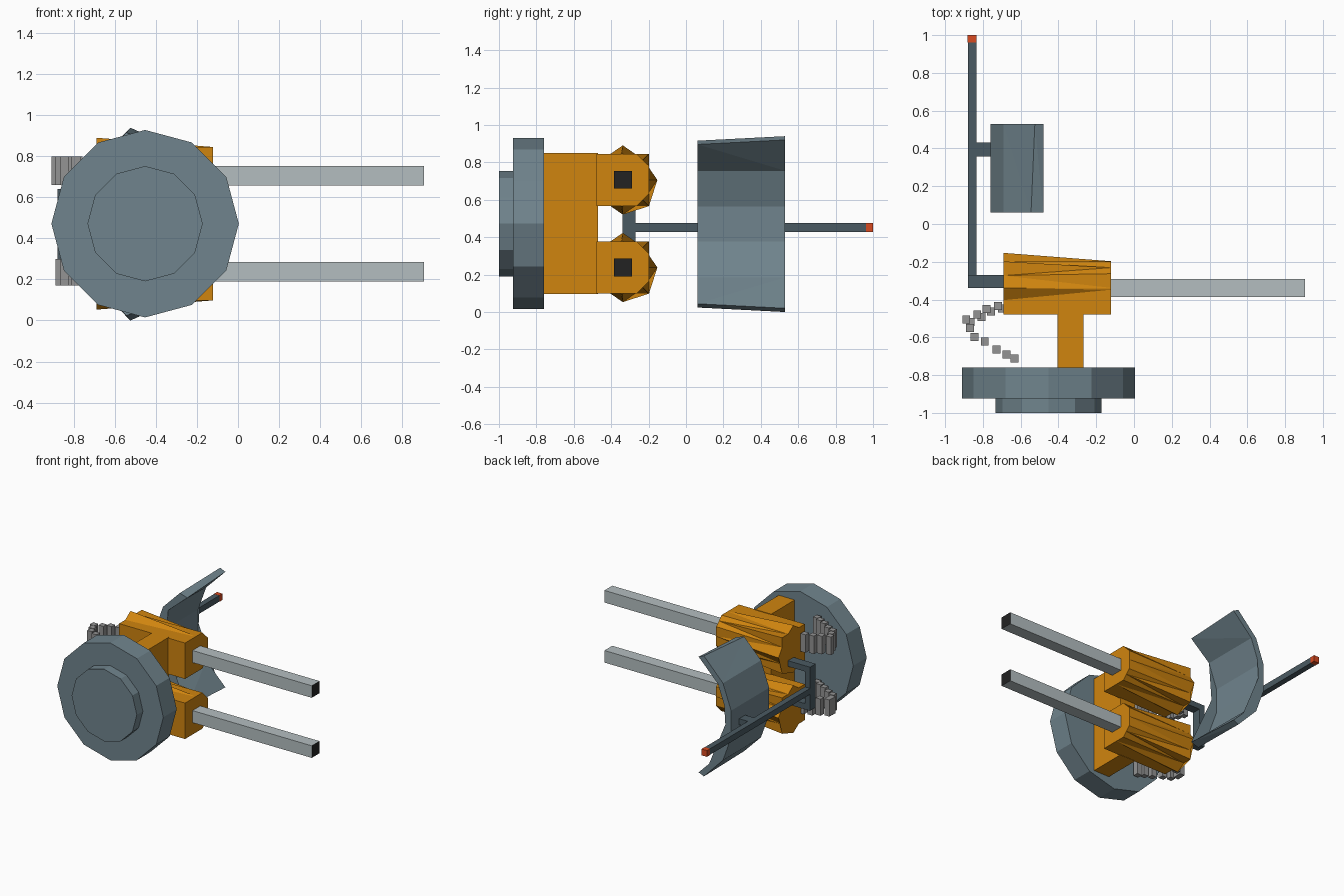
import bpy, bmesh, math
from mathutils import Matrix

if "Cube" in bpy.data.objects:
    bpy.data.objects.remove(bpy.data.objects["Cube"])


def material(name, r, g, b):
    m = bpy.data.materials.new(name)
    lin = lambda c: ((c / 255 + 0.055) / 1.055) ** 2.4 if c > 10 else c / 255 / 12.92
    m.diffuse_color = (lin(r), lin(g), lin(b), 1)
    m.use_nodes = True
    m.node_tree.nodes["Principled BSDF"].inputs["Base Color"].default_value = m.diffuse_color
    return m


SLATE = material("slate", 112, 132, 141)
DARK = material("dark slate", 74, 90, 98)
ORANGE = material("orange", 208, 133, 15)
STEEL = material("light steel", 180, 190, 192)
GREY = material("belt grey", 147, 147, 147)
RED = material("red", 216, 74, 32)
BLACK = material("black", 34, 34, 34)


def finish(name, bm, *mats):
    bmesh.ops.recalc_face_normals(bm, faces=bm.faces)
    me = bpy.data.meshes.new(name)
    bm.to_mesh(me)
    bm.free()
    for m in mats:
        me.materials.append(m)
    ob = bpy.data.objects.new(name, me)
    bpy.context.collection.objects.link(ob)
    return ob


def add_box(bm, x0, x1, y0, y1, z0, z1):
    mat = Matrix.Translation(((x0 + x1) / 2, (y0 + y1) / 2, (z0 + z1) / 2))
    bmesh.ops.create_cube(bm, size=1, matrix=mat @ Matrix.Diagonal((x1 - x0, y1 - y0, z1 - z0, 1)))


def boxes(name, mat, *dims):
    bm = bmesh.new()
    for d in dims:
        add_box(bm, *d)
    return finish(name, bm, mat)


def loft(name, mat, ring_a, ring_b):
    bm = bmesh.new()
    a = [bm.verts.new(p) for p in ring_a]
    b = [bm.verts.new(p) for p in ring_b]
    n = len(a)
    bm.faces.new(a)
    bm.faces.new(b[::-1])
    for i in range(n):
        j = (i + 1) % n
        bm.faces.new((a[i], b[i], b[j], a[j]))
    bmesh.ops.triangulate(bm, faces=[f for f in bm.faces if len(f.verts) > 3])
    return finish(name, bm, mat)


def disc(name, radius, y0, y1):
    bm = bmesh.new()
    mat = Matrix.Translation((-0.453, (y0 + y1) / 2, 0.472)) @ Matrix.Rotation(math.pi / 2, 4, 'X')
    bmesh.ops.create_cone(bm, cap_ends=True, segments=12, radius1=radius, radius2=radius,
                          depth=y1 - y0, matrix=mat)
    return finish(name, bm, SLATE)


# Mounting discs
disc("mount_disc", 0.457, -0.925, -0.76)
disc("mount_hub", 0.281, -1.0, -0.925)

# Yoke plate carrying both guns
boxes("yoke", ORANGE, (-0.405, -0.267, -0.765, -0.47, 0.096, 0.85))

# Gun housings: chamfered block at the muzzle end, star shaped at the rear
rear_top = [(-.14, .14), (-.065, .14), (0, .185), (.065, .14), (.14, .14), (.14, .065)]
front_top = [(-.14, .14), (-.01, .14), (0, .14), (.075, .14), (.107, .107), (.14, .075)]


def mirrored(top, middle):
    return top + [middle] + [(y, -z) for y, z in reversed(top)]


rear = mirrored(rear_top, (.185, 0))
front = mirrored(front_top, (.141, 0))
GUN_Y = -0.338
for tag, zc in (("upper", 0.706), ("lower", 0.238)):
    loft(tag + "_gun_housing", ORANGE,
         [(-0.69, GUN_Y + y, zc + z) for y, z in rear],
         [(-0.122, GUN_Y + y, zc + z) for y, z in front])
    # Barrel with black muzzle
    bm = bmesh.new()
    add_box(bm, -0.2, 0.906, GUN_Y - 0.048, GUN_Y + 0.048, zc - 0.047, zc + 0.047)
    bm.normal_update()
    for f in bm.faces:
        f.material_index = 1 if f.normal.x > 0.9 else 0
    finish(tag + "_barrel", bm, STEEL, BLACK)

# Ammunition belts
path = [(-.72, -.435), (-.78, -.45), (-.83, -.48), (-.888, -.505), (-.868, -.55),
        (-.845, -.598), (-.79, -.622), (-.727, -.665), (-.675, -.69), (-.632, -.712)]
h = 0.021
for tag, z0, z1, dx in (("upper", 0.66, 0.80, 0), ("lower", 0.17, 0.30, 0.022)):
    links = []
    for i, (x, y) in enumerate(path):
        if i < 4:
            x, y = x + dx, y - dx * 0.6
        links.append((x - h, x + h, y - h, y + h, z0, z1))
    boxes(tag + "_ammo_belt", GREY, *links)

# Bracket behind the guns and the long rod
boxes("bracket", DARK,
      (-0.88, -0.835, -0.34, -0.27, 0.30, 0.64),
      (-0.835, -0.68, -0.34, -0.27, 0.595, 0.64),
      (-0.835, -0.68, -0.34, -0.27, 0.30, 0.345))
boxes("rod", DARK, (-0.88, -0.835, -0.27, 0.962, 0.428, 0.475))
boxes("rod_tip", RED, (-0.881, -0.834, 0.962, 1.0, 0.427, 0.476))
boxes("shield_stub", DARK, (-0.835, -0.75, 0.357, 0.432, 0.428, 0.475))

# Curved shield, slightly narrower toward the guns
def shield_ring(y, tip_x, shrink):
    zc = 0.47
    outer = [(tip_x, .47 - shrink), (-.69, .30), (-.76, .105)]
    inner = [(-.715, .094), (-.645, .285), (-.48, .45 - shrink)]
    prof = (outer + [(x, -z) for x, z in reversed(outer)]
            + [(x, -z) for x, z in reversed(inner)] + inner)
    # order: top to bottom outside, then bottom to top inside
    prof = prof[:6] + [(x, -z) for x, z in inner[::-1]] + inner
    return [(x, y, zc + z) for x, z in prof]


loft("shield", SLATE, shield_ring(0.53, -0.525, 0), shield_ring(0.062, -0.545, 0.024))
